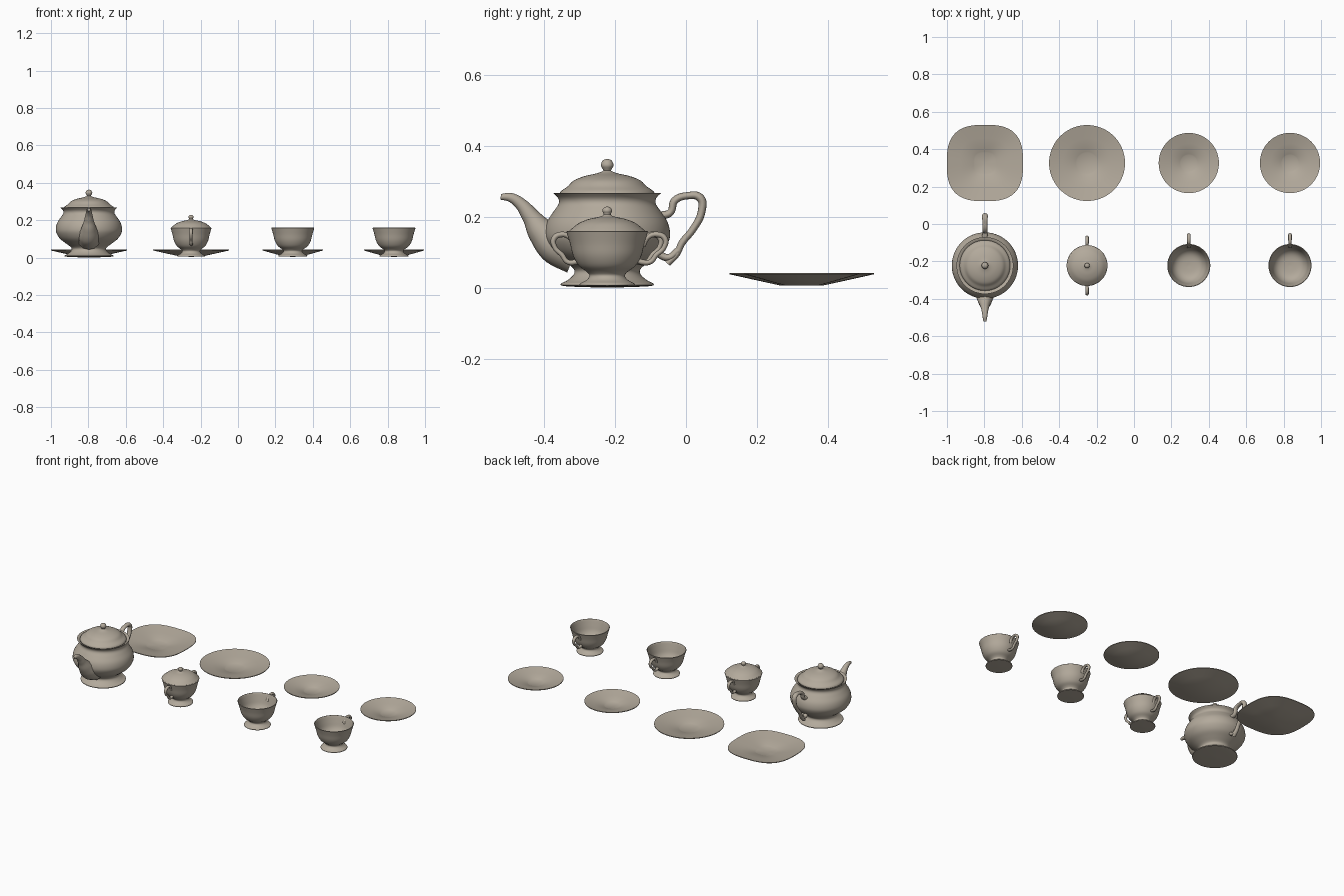
import bpy, bmesh, math

if "Cube" in bpy.data.objects:
    bpy.data.objects.remove(bpy.data.objects["Cube"])

clay = bpy.data.materials.new("warm_grey_porcelain")
clay.diffuse_color = (0.45, 0.40, 0.33, 1)
clay.use_nodes = True
clay.node_tree.nodes["Principled BSDF"].inputs["Base Color"].default_value = clay.diffuse_color


def finish(ob, loc):
    ob.location = loc
    ob.data.materials.clear()
    ob.data.materials.append(clay)
    bpy.ops.object.select_all(action='DESELECT')
    ob.select_set(True)
    bpy.context.view_layer.objects.active = ob
    bpy.ops.object.shade_smooth_by_angle(angle=math.radians(40))
    return ob


def spline(pts, sub=4):
    """Smooth a rough profile; repeated points keep a corner."""
    out = []
    for i in range(len(pts) - 1):
        a, b = pts[i], pts[i + 1]
        if a == b:
            continue
        p, n = pts[max(i - 1, 0)], pts[min(i + 2, len(pts) - 1)]
        for k in range(sub):
            t = k / sub
            out.append(tuple(0.5 * (2 * b0 + (b1 - p0) * t + (2 * p0 - 5 * b0 + 4 * b1 - n1) * t * t
                       + (3 * b0 - p0 - 3 * b1 + n1) * t ** 3)
                       for p0, b0, b1, n1 in zip(p, a, b, n)))
    return out + [pts[-1]]


def lathe(name, profile, loc, power=2.0, seg=72):
    """Spin (radius, z) points; power above 2 gives a rounded square."""
    bm = bmesh.new()
    rings = []
    for r, z in profile:
        if r < 1e-4:
            rings.append([bm.verts.new((0, 0, z))])
            continue
        ring = []
        for i in range(seg):
            a = 2 * math.pi * i / seg
            c, s = math.cos(a), math.sin(a)
            k = r / (abs(c) ** power + abs(s) ** power) ** (1 / power)
            ring.append(bm.verts.new((k * c, k * s, z)))
        rings.append(ring)
    for lo, hi in zip(rings, rings[1:]):
        for i in range(seg):
            j = (i + 1) % seg
            f = [lo[i % len(lo)], lo[j % len(lo)], hi[j % len(hi)], hi[i % len(hi)]]
            f = list(dict.fromkeys(f))
            if len(f) > 2:
                bm.faces.new(f)
    bmesh.ops.recalc_face_normals(bm, faces=bm.faces)
    me = bpy.data.meshes.new(name)
    bm.to_mesh(me)
    bm.free()
    ob = bpy.data.objects.new(name, me)
    bpy.context.collection.objects.link(ob)
    return finish(ob, loc)


def tube(name, path, loc, side=1, width=1.0):
    """Swept tube through (y, z, radius) points; side mirrors it in y."""
    cu = bpy.data.curves.new(name, 'CURVE')
    cu.dimensions = '3D'
    cu.bevel_depth = 1.0
    cu.bevel_resolution = 4
    cu.resolution_u = 6
    cu.use_fill_caps = True
    sp = cu.splines.new('BEZIER')
    sp.bezier_points.add(len(path) - 1)
    for p, (y, z, r) in zip(sp.bezier_points, path):
        p.co = (0, side * y, z)
        p.radius = r
        p.handle_left_type = p.handle_right_type = 'AUTO'
    ob = bpy.data.objects.new(name, cu)
    bpy.context.collection.objects.link(ob)
    bpy.ops.object.select_all(action='DESELECT')
    ob.select_set(True)
    bpy.context.view_layer.objects.active = ob
    bpy.ops.object.convert(target='MESH')
    ob = bpy.context.object
    ob.scale.x = width
    return finish(ob, loc)


FRONT, BACK = -0.222, 0.326

# Teapot: footed body, lid with knob, spout to the front, handle to the back
pot = (-0.797, FRONT, 0)
foot = [(0, 0), (0.1, 0.003), (0.130, 0.006), (0.130, 0.006)]
body = [(0.130, 0.012), (0.112, 0.021), (0.094, 0.038), (0.095, 0.054), (0.122, 0.075),
        (0.154, 0.10), (0.173, 0.13), (0.177, 0.155), (0.170, 0.185), (0.151, 0.215),
        (0.137, 0.236), (0.138, 0.252), (0.152, 0.267), (0.152, 0.267), (0.134, 0.258),
        (0.128, 0.235)]
lathe("teapot_body", spline(foot + body), pot)
lathe("teapot_lid", spline([(0.128, 0.250), (0.135, 0.262), (0.135, 0.262), (0.130, 0.272),
      (0.112, 0.285), (0.094, 0.302), (0.065, 0.314), (0.03, 0.322), (0.012, 0.329),
      (0.012, 0.333), (0.018, 0.345), (0.012, 0.359), (0, 0.363)]), pot)
tube("teapot_spout", [(-0.09, 0.10, 0.062), (-0.145, 0.122, 0.056), (-0.185, 0.158, 0.040),
     (-0.215, 0.200, 0.025), (-0.245, 0.237, 0.017), (-0.272, 0.254, 0.013),
     (-0.300, 0.256, 0.008)], pot)
tube("teapot_handle", [(0.155, 0.203, 0.012), (0.178, 0.212, 0.010), (0.190, 0.245, 0.011),
     (0.225, 0.259, 0.010), (0.262, 0.253, 0.012), (0.266, 0.215, 0.011),
     (0.242, 0.165, 0.010), (0.210, 0.125, 0.010), (0.196, 0.095, 0.009),
     (0.170, 0.068, 0.009)], pot, width=1.3)
tube("teapot_handle_root", [(0.135, 0.102, 0.011), (0.172, 0.085, 0.010),
     (0.200, 0.105, 0.010)], pot, width=1.3)

# Shared bowl shape of the cups and the sugar bowl: footed and hollow
bowl = [(0, 0.004), (0.077, 0.006), (0.077, 0.006), (0.076, 0.012), (0.058, 0.022),
        (0.050, 0.034), (0.058, 0.045), (0.080, 0.062), (0.096, 0.090), (0.105, 0.125),
        (0.115, 0.158), (0.115, 0.158), (0.110, 0.157), (0.100, 0.123), (0.090, 0.090),
        (0.072, 0.066), (0.045, 0.054), (0, 0.050)]
loop = [(0.100, 0.118, 0.008), (0.115, 0.142, 0.007), (0.140, 0.150, 0.008),
        (0.163, 0.138, 0.008), (0.160, 0.113, 0.007), (0.138, 0.092, 0.007),
        (0.122, 0.073, 0.007), (0.098, 0.072, 0.008), (0.084, 0.078, 0.007)]

# Two cups with a single rear handle
for n, x in enumerate((0.293, 0.834), 1):
    lathe(f"cup_{n}", spline(bowl), (x, FRONT, 0))
    tube(f"cup_handle_{n}", loop, (x, FRONT, 0), width=1.2)

# Sugar bowl with a handle at front and back, and a domed lid
sugar = (-0.251, FRONT, 0)
lathe("sugar_bowl", spline([(r * 0.95, z) for r, z in bowl]), sugar)
for side, word in ((-1, "front"), (1, "back")):
    tube(f"sugar_bowl_{word}_handle", [(y * 0.92, z, r) for y, z, r in loop], sugar, side, 1.2)
lathe("sugar_bowl_lid", spline([(0.098, 0.150), (0.107, 0.160), (0.107, 0.160), (0.098, 0.168),
      (0.078, 0.183), (0.050, 0.194), (0.022, 0.200), (0.010, 0.206), (0.014, 0.217),
      (0.009, 0.226), (0, 0.229)]), sugar)


# Saucers: thin shallow dishes with a flat middle
def saucer(name, x, r, power=2.0):
    h = 0.042
    lathe(name, [(0, 0.006), (0.29 * r, 0.006), (0.65 * r, 0.022), (r, h - 0.004), (r, h),
                 (0.65 * r, 0.027), (0.30 * r, 0.013), (0.27 * r, 0.010), (0, 0.010)],
          (x, BACK, 0), power)


saucer("square_plate", -0.797, 0.204, 2.8)
saucer("round_plate", -0.251, 0.203)
saucer("small_saucer_1", 0.293, 0.161)
saucer("small_saucer_2", 0.834, 0.161)
